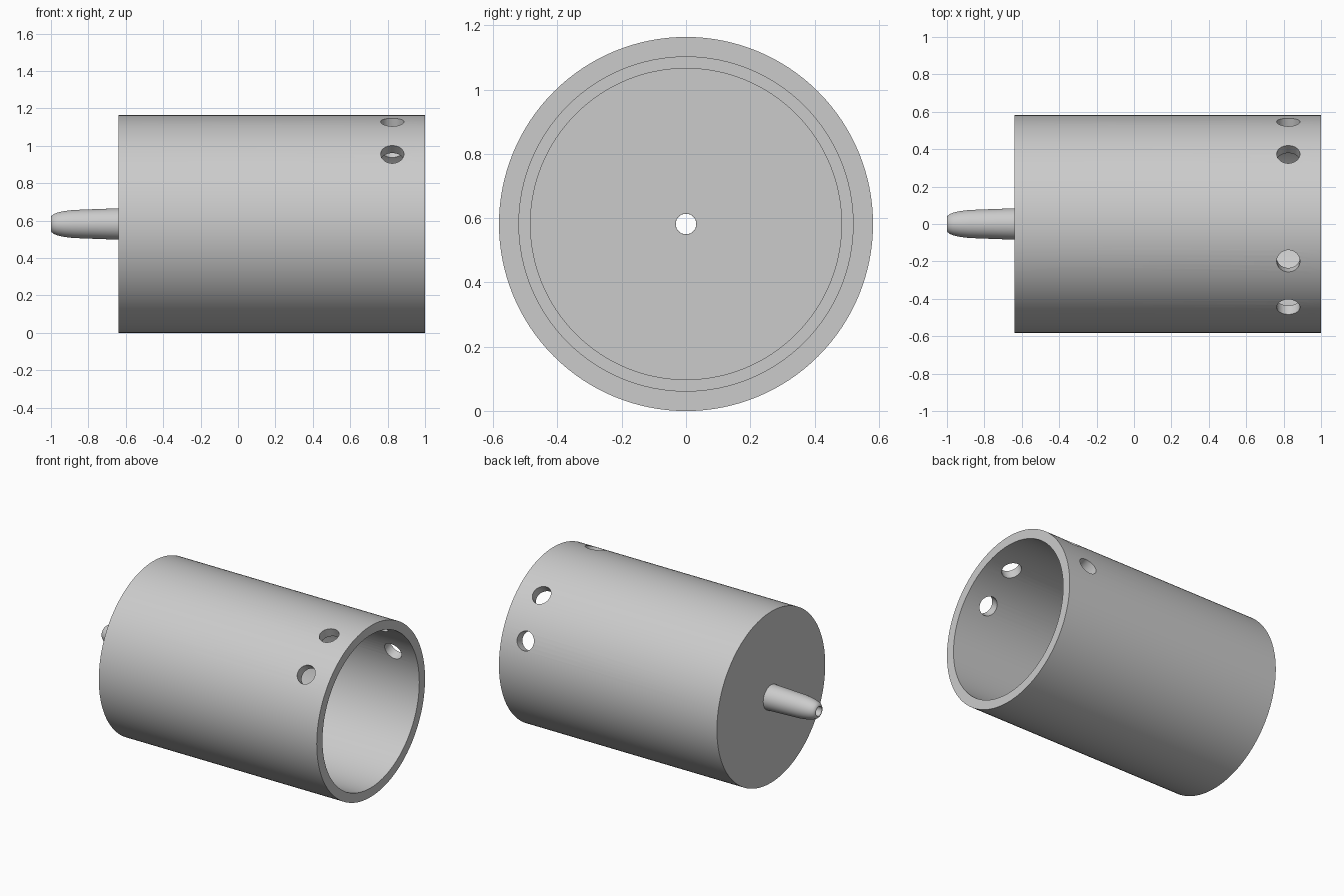
import bpy, bmesh
from math import sin, cos, tau, radians
from mathutils import Vector

cube = bpy.data.objects.get("Cube")
if cube:
    bpy.data.objects.remove(cube, do_unlink=True)

SIDES = 128
R = 0.582            # outer radius, also the height of the axis
BORE = 0.032

grey = bpy.data.materials.new("plain_grey")
grey.use_nodes = True
colour = (0.6, 0.6, 0.6, 1)
grey.diffuse_color = colour
grey.node_tree.nodes["Principled BSDF"].inputs["Base Color"].default_value = colour


def lathe(name, profile, sides=SIDES):
    """Spin a closed (x, radius) profile around the horizontal axis."""
    bm = bmesh.new()
    rings = []
    for i in range(sides):
        a = tau * i / sides
        rings.append([bm.verts.new((x, r * cos(a), R + r * sin(a)))
                      for x, r in profile])
    n = len(profile)
    for i in range(sides):
        a, b = rings[i], rings[(i + 1) % sides]
        for j in range(n):
            k = (j + 1) % n
            bm.faces.new((a[j], a[k], b[k], b[j]))
    bmesh.ops.recalc_face_normals(bm, faces=bm.faces)
    mesh = bpy.data.meshes.new(name)
    bm.to_mesh(mesh)
    bm.free()
    mesh.materials.append(grey)
    obj = bpy.data.objects.new(name, mesh)
    bpy.context.collection.objects.link(obj)
    return obj


def select_only(obj):
    bpy.ops.object.select_all(action='DESELECT')
    obj.select_set(True)
    bpy.context.view_layer.objects.active = obj


# Cup: open at +x, with a small ledge above the floor
cup = lathe("cup_body", [
    (-0.64, BORE), (-0.64, R), (1.0, R), (1.0, 0.52),
    (-0.52, 0.52), (-0.52, 0.484), (-0.58, 0.484), (-0.58, BORE)])

# Nozzle: tapered spout with a rounded tip
nozzle = lathe("nozzle", [
    (-0.64, BORE), (-0.64, 0.084), (-0.88, 0.075), (-0.93, 0.069),
    (-0.965, 0.061), (-0.985, 0.053), (-0.996, 0.044), (-1.0, 0.036),
    (-1.0, BORE)], 64)

# Radial holes near the rim, in two pairs
for angle in (20, 50, 110, 140):
    a = radians(angle)
    direction = Vector((0, cos(a), sin(a)))
    bpy.ops.mesh.primitive_cylinder_add(
        vertices=48, radius=0.062, depth=0.3,
        location=Vector((0.825, 0, R)) + direction * 0.55,
        rotation=direction.to_track_quat('Z', 'Y').to_euler())
    cutter = bpy.context.object
    cutter.name = "hole_cutter"
    cutter.hide_render = True
    cutter.data.materials.append(grey)
    select_only(cup)
    mod = cup.modifiers.new("hole", 'BOOLEAN')
    mod.operation = 'DIFFERENCE'
    mod.solver = 'EXACT'
    mod.object = cutter
    bpy.ops.object.modifier_apply(modifier=mod.name)
    bpy.data.objects.remove(cutter, do_unlink=True)

for obj in (cup, nozzle):
    select_only(obj)
    bpy.ops.object.shade_smooth_by_angle(angle=radians(30))
